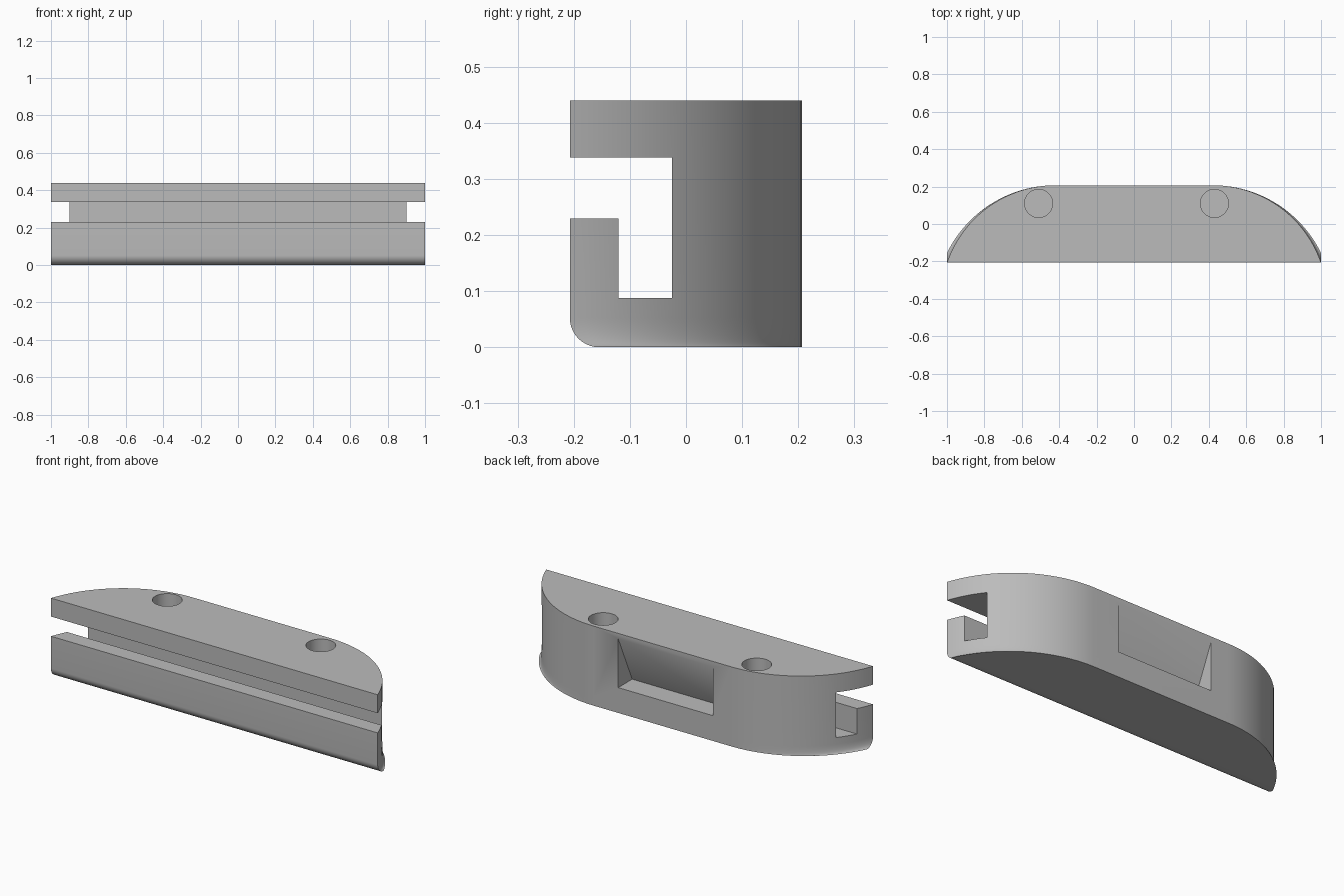
import bpy, bmesh
from math import sin, cos, pi, asin

cube = bpy.data.objects.get("Cube")
if cube:
    bpy.data.objects.remove(cube, do_unlink=True)

HEIGHT, BACK, FRONT = 0.44, 0.207, -0.207
FLAT = 0.42          # half length of the straight back
FILLET = 0.052       # rounding of the lower front edge

grey = bpy.data.materials.new("plain grey")
grey.use_nodes = True
colour = (0.5, 0.5, 0.5, 1)
grey.diffuse_color = colour
grey.node_tree.nodes["Principled BSDF"].inputs["Base Color"].default_value = colour


def loft(name, rings):
    """Skin matching closed rings of points and cap both ends."""
    bm = bmesh.new()
    loops = [[bm.verts.new(p) for p in ring] for ring in rings]
    for a, b in zip(loops, loops[1:]):
        for i in range(len(a)):
            j = (i + 1) % len(a)
            bm.faces.new((a[i], a[j], b[j], b[i]))
    bm.faces.new(loops[0])
    bm.faces.new(loops[-1])
    bmesh.ops.recalc_face_normals(bm, faces=bm.faces)
    mesh = bpy.data.meshes.new(name)
    bm.to_mesh(mesh)
    bm.free()
    mesh.materials.append(grey)
    obj = bpy.data.objects.new(name, mesh)
    bpy.context.collection.objects.link(obj)
    return obj


def prism_x(name, profile, x0, x1):
    """Extrude a (y, z) profile along x."""
    return loft(name, [[(x, y, z) for y, z in profile] for x in (x0, x1)])


def outline(front, z, steps=28):
    """Straight front, straight back, and an arc at each end."""
    depth, run = BACK - front, 1 - FLAT
    r = (run ** 2 + depth ** 2) / (2 * depth)
    sweep = asin(run / r)
    arc = [(FLAT + r * sin(sweep * i / steps),
            BACK - r + r * cos(sweep * i / steps)) for i in range(steps + 1)]
    right = [(x, y, z) for x, y in reversed(arc)]
    left = [(-x, y, z) for x, y in arc]
    return right + left


def cut(body, cutter):
    cutter.hide_render = True
    mod = body.modifiers.new(cutter.name, "BOOLEAN")
    mod.operation, mod.solver, mod.object = "DIFFERENCE", "EXACT", cutter
    bpy.context.view_layer.objects.active = body
    bpy.ops.object.modifier_apply(modifier=mod.name)
    bpy.data.objects.remove(cutter, do_unlink=True)


# Body: the lower front edge is rolled under in a quarter circle
rings = []
for i in range(11):
    a = pi / 2 * i / 10
    rings.append(outline(FRONT + FILLET * (1 - sin(a)), FILLET * (1 - cos(a))))
rings.append(outline(FRONT, HEIGHT))
body = loft("hooked_body", rings)

# Hooked channel running the full length
cut(body, prism_x("channel_cutter", [
    (-0.3, 0.338), (-0.025, 0.338), (-0.025, 0.088),
    (-0.12, 0.088), (-0.12, 0.229), (-0.3, 0.229)], -1.1, 1.1))

# Wedge pocket in the back: flat floor and a sloping wall
cut(body, prism_x("pocket_cutter", [
    (0.085, 0.14), (0.207, 0.41), (0.25, 0.41), (0.25, 0.14)], -0.31, 0.27))

# Round blind holes in the top
for x in (-0.51, 0.43):
    circle = [(x + 0.075 * cos(2 * pi * i / 40), 0.11 + 0.075 * sin(2 * pi * i / 40))
              for i in range(40)]
    cut(body, loft("hole_cutter", [[(u, v, z) for u, v in circle] for z in (0.14, 0.5)]))

bpy.ops.object.select_all(action="DESELECT")
body.select_set(True)
bpy.context.view_layer.objects.active = body
bpy.ops.object.shade_smooth_by_angle(angle=pi / 6)
